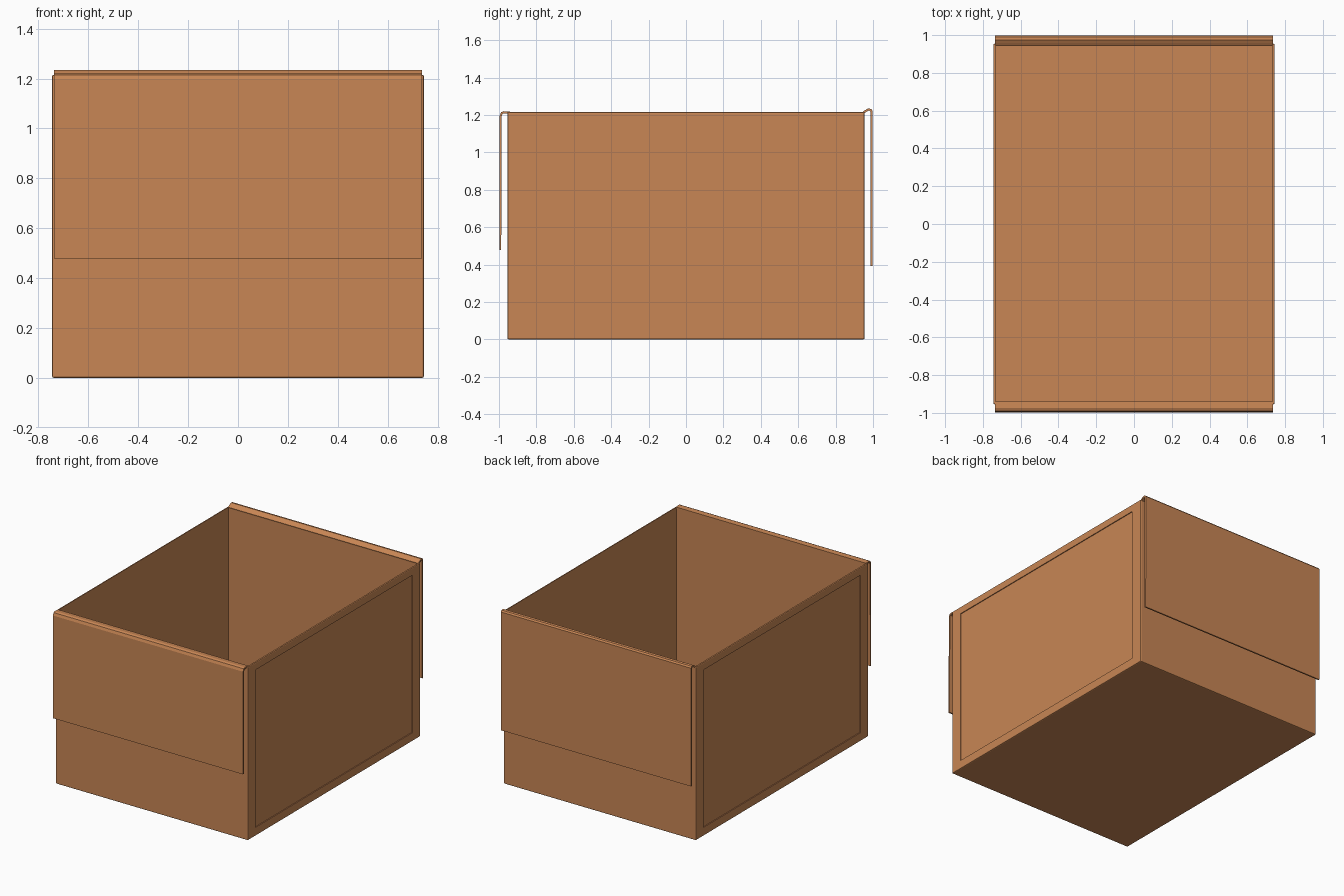
import bpy, bmesh
from mathutils import Matrix

if "Cube" in bpy.data.objects:
    bpy.data.objects.remove(bpy.data.objects["Cube"])

card = bpy.data.materials.new("cardboard")
card.diffuse_color = (0.58, 0.24, 0.09, 1)
card.use_nodes = True
card.node_tree.nodes["Principled BSDF"].inputs["Base Color"].default_value = card.diffuse_color
W, D, H, T = 0.745, 0.955, 1.215, 0.015   # half width, half depth, height, wall


def finish(name, bm):
    bmesh.ops.recalc_face_normals(bm, faces=bm.faces)
    me = bpy.data.meshes.new(name)
    bm.to_mesh(me)
    bm.free()
    me.materials.append(card)
    ob = bpy.data.objects.new(name, me)
    bpy.context.collection.objects.link(ob)
    return ob


# Open box: hollowed block with softened edges
bm = bmesh.new()
bmesh.ops.create_cube(bm, size=1, matrix=Matrix.Translation((0, 0, H / 2))
                      @ Matrix.Diagonal((2 * W, 2 * D, H, 1)))
bm.normal_update()
top = max(bm.faces, key=lambda f: f.calc_center_median().z)
bmesh.ops.inset_individual(bm, faces=[top], thickness=T)
bmesh.ops.inset_individual(bm, faces=[top], thickness=0, depth=-(H - T))
outer = [e for e in bm.edges if all(abs(v.co.x) > W - 0.001 for v in e.verts)
         or all(abs(v.co.y) > D - 0.001 for v in e.verts)]
bmesh.ops.bevel(bm, geom=outer, offset=0.007, segments=2, profile=0.5, affect='EDGES')
bm.normal_update()

# Shallow recessed panel on each side wall
sides = [f for f in bm.faces if abs(f.normal.x) > 0.99 and f.calc_area() > 1
         and abs(f.calc_center_median().x) > W - 0.002]
for f in sides:
    bmesh.ops.inset_individual(bm, faces=[f], thickness=0.05)
    for v in f.verts:
        v.co.y = 0.87 if v.co.y > 0 else -0.87
        v.co.z = 1.163 if v.co.z > H / 2 else 0.06
    bmesh.ops.inset_individual(bm, faces=[f], thickness=0, depth=-0.006)
finish("box_body", bm)


def flap(name, outer_pts, inner_pts):
    """Folded sheet: closed y-z profile swept across the width."""
    bm = bmesh.new()
    prof = outer_pts + inner_pts[::-1]
    a = [bm.verts.new((-0.737, y, z)) for y, z in prof]
    b = [bm.verts.new((0.737, y, z)) for y, z in prof]
    n, k = len(prof), len(outer_pts)
    for i in range(n):
        j = (i + 1) % n
        bm.faces.new((a[i], a[j], b[j], b[i]))
    for i in range(k - 1):          # end strips
        for s in (a, b):
            bm.faces.new((s[i], s[i + 1], s[n - 2 - i], s[n - 1 - i]))
    finish(name, bm)


# Flaps folded over the front and back rims
flap("front_flap",
     [(-0.940, 1.217), (-0.975, 1.220), (-0.989, 1.214), (-0.996, 1.196), (-0.998, 0.478)],
     [(-0.940, 1.207), (-0.973, 1.209), (-0.982, 1.205), (-0.986, 1.193), (-0.988, 0.478)])
flap("back_flap",
     [(0.942, 1.215), (0.958, 1.226), (0.974, 1.235), (0.990, 1.232), (0.998, 1.222), (0.997, 0.393)],
     [(0.945, 1.205), (0.964, 1.216), (0.976, 1.223), (0.984, 1.222), (0.987, 1.216), (0.987, 0.393)])
